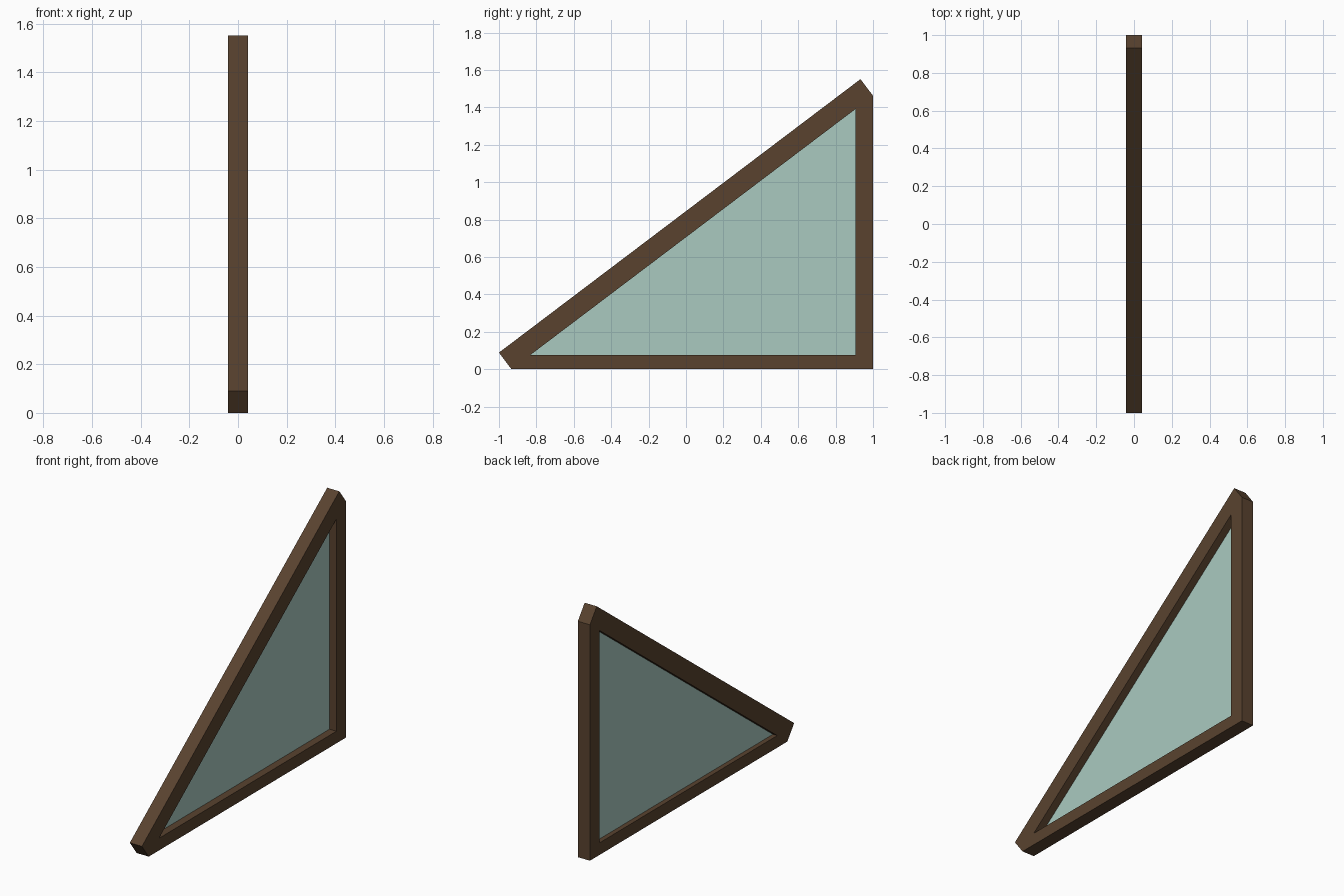
import bpy
import bmesh
from mathutils import Vector

if "Cube" in bpy.data.objects:
    bpy.data.objects.remove(bpy.data.objects["Cube"])


def material(name, color):
    m = bpy.data.materials.new(name)
    m.diffuse_color = color
    m.use_nodes = True
    m.node_tree.nodes["Principled BSDF"].inputs["Base Color"].default_value = m.diffuse_color
    return m


wood = material("dark_wood", (0.10, 0.055, 0.028, 1))
glass = material("pale_green_glass", (0.40, 0.59, 0.53, 1))


def slab(name, profile, x0, x1, mat):
    """Extrude a (y, z) profile from x0 to x1."""
    bm = bmesh.new()
    face = bm.faces.new([bm.verts.new((x0, y, z)) for y, z in profile])
    ext = bmesh.ops.extrude_face_region(bm, geom=[face])
    verts = [g for g in ext["geom"] if isinstance(g, bmesh.types.BMVert)]
    bmesh.ops.translate(bm, verts=verts, vec=Vector((x1 - x0, 0, 0)))
    bmesh.ops.recalc_face_normals(bm, faces=bm.faces)
    mesh = bpy.data.meshes.new(name)
    bm.to_mesh(mesh)
    bm.free()
    mesh.materials.append(mat)
    obj = bpy.data.objects.new(name, mesh)
    bpy.context.collection.objects.link(obj)
    return obj


# Underside line of the sloping rail, from low end to high end
low, high = (-0.933, 0.0), (1.0, 1.462)
slope = (high[1] - low[1]) / (high[0] - low[0])
rail_h = 0.075      # bottom rail height
post_y = 0.905      # inner edge of the post
half = 0.0415       # half of frame thickness


def under(y):
    return low[1] + (y - low[0]) * slope


rail_y = low[0] + rail_h / slope

# Sloping rail with square-cut ends
slab("sloping_rail", [low, high, (0.933, 1.551), (-1.0, 0.089)], -half, half, wood)

# Upright post, its top cut to the slope
slab("upright_post", [(post_y, 0), (1, 0), high, (post_y, under(post_y))],
     -half, half, wood)

# Bottom rail, its tip cut to the slope
slab("bottom_rail", [low, (post_y, 0), (post_y, rail_h), (rail_y, rail_h)],
     -half, half, wood)

# Glass pane recessed inside the frame
slab("glass_pane", [(rail_y, rail_h), (post_y, rail_h), (post_y, under(post_y))],
     -0.012, -0.006, glass)
